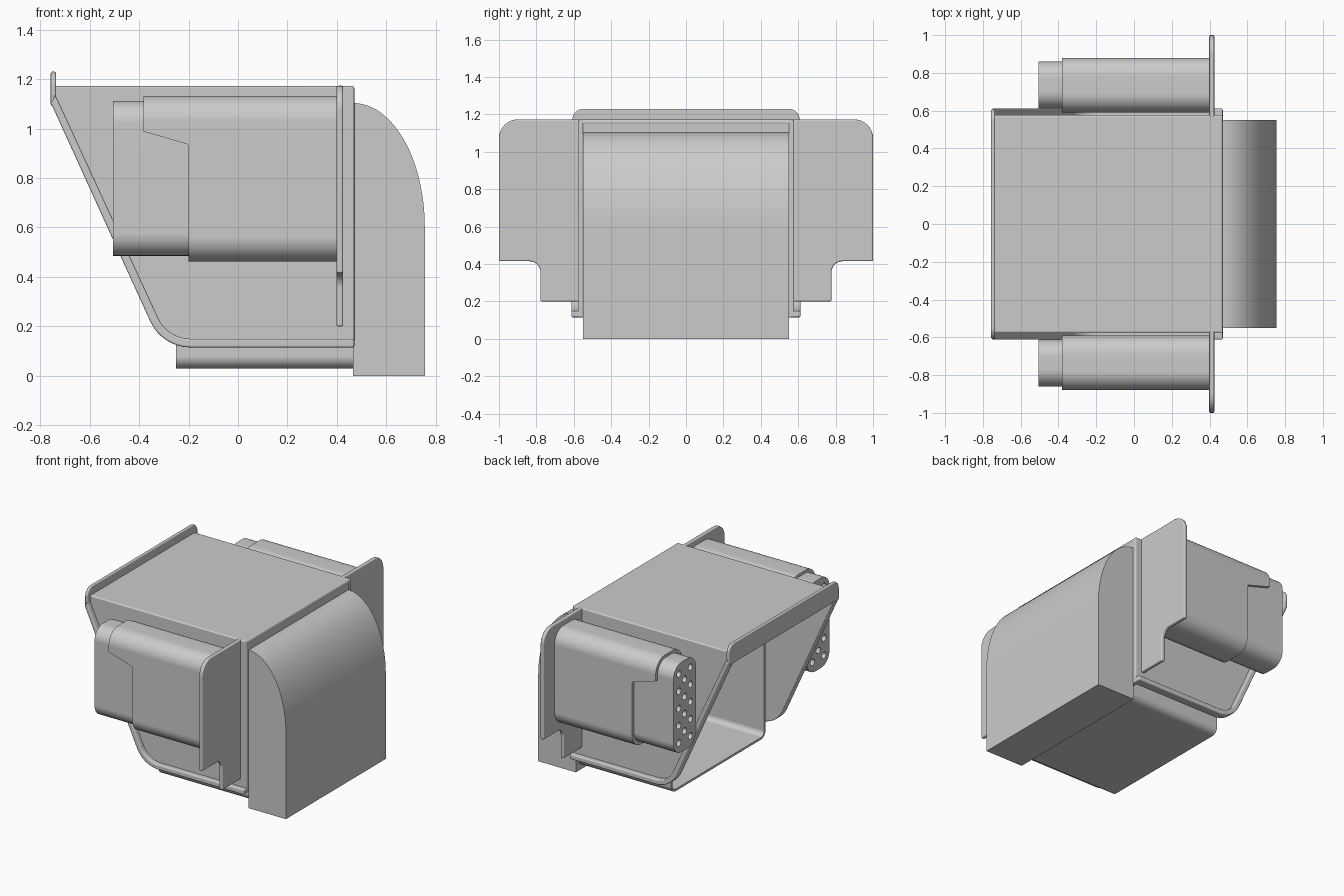
import bpy, bmesh, math
from mathutils import Vector

if "Cube" in bpy.data.objects:
    bpy.data.objects.remove(bpy.data.objects["Cube"])


def rounded(pts, steps=8):
    """Polygon from (u, v, radius) corners, each corner filleted by its radius."""
    out, n = [], len(pts)
    for i, (u, v, r) in enumerate(pts):
        p = Vector((u, v))
        if r == 0:
            out.append((u, v))
            continue
        a = (Vector(pts[i - 1][:2]) - p).normalized()
        b = (Vector(pts[(i + 1) % n][:2]) - p).normalized()
        half = a.angle(b) / 2
        c = p + (a + b).normalized() * (r / math.sin(half))
        s = p + a * (r / math.tan(half)) - c
        e = p + b * (r / math.tan(half)) - c
        sweep = s.angle_signed(e)
        for k in range(steps + 1):
            t = -sweep * k / steps
            out.append((c.x + s.x * math.cos(t) - s.y * math.sin(t),
                        c.y + s.x * math.sin(t) + s.y * math.cos(t)))
    return out


def prism(name, pts, axis, lo, hi):
    """Extrude a profile: axis 'y' takes (x, z) points, axis 'x' takes (y, z)."""
    bm = bmesh.new()
    at = (lambda p, t: (p[0], t, p[1])) if axis == 'y' else (lambda p, t: (t, p[0], p[1]))
    face = bm.faces.new([bm.verts.new(at(p, lo)) for p in pts])
    ext = bmesh.ops.extrude_face_region(bm, geom=[face])
    shift = Vector(at((0, 0), hi - lo))
    bmesh.ops.translate(bm, vec=shift, verts=[v for v in ext['geom'] if isinstance(v, bmesh.types.BMVert)])
    bmesh.ops.recalc_face_normals(bm, faces=bm.faces)
    mesh = bpy.data.meshes.new(name)
    bm.to_mesh(mesh)
    bm.free()
    ob = bpy.data.objects.new(name, mesh)
    bpy.context.collection.objects.link(ob)
    return ob


def finish(ob, bevel=0.0, mirror=False, cutter=None):
    if cutter:
        m = ob.modifiers.new("cut", 'BOOLEAN')
        m.operation, m.object, m.solver = 'DIFFERENCE', cutter, 'EXACT'
    if bevel:
        m = ob.modifiers.new("bevel", 'BEVEL')
        m.width, m.segments, m.limit_method, m.angle_limit = bevel, 3, 'ANGLE', math.radians(40)
    if mirror:
        m = ob.modifiers.new("mirror", 'MIRROR')
        m.use_axis = (False, True, False)
        m.use_mirror_merge = False
    bpy.ops.object.select_all(action='DESELECT')
    ob.select_set(True)
    bpy.context.view_layer.objects.active = ob
    bpy.ops.object.convert(target='MESH')
    bpy.ops.object.shade_smooth_by_angle(angle=math.radians(40))
    ob.modifiers.new("normals", 'WEIGHTED_NORMAL').keep_sharp = True
    if cutter:
        bpy.data.objects.remove(cutter)


def box_pts(a, b, c, d, r=0.0):
    return rounded([(a, c, r), (b, c, r), (b, d, r), (a, d, r)])


# Side panels with a slanted front edge
outline = rounded([(-0.755, 1.1, 0), (-0.307, 0.115, 0.18), (0.47, 0.115, 0)])
panel = prism("side_panel", outline + [(0.47, 1.17), (-0.74, 1.17)], 'y', 0.55, 0.578)
finish(panel, 0.006, True)

# Raised rim along the slanted and bottom edges of each side panel
inner = []
for i, p in enumerate(outline):
    a, b = outline[max(i - 1, 0)], outline[min(i + 1, len(outline) - 1)]
    d = (Vector(b) - Vector(a)).normalized()
    inner.append((p[0] - d.y * 0.035, p[1] + d.x * 0.035))
inner[0] = (-0.74, 1.14)
rim = prism("panel_rim", outline + inner[::-1], 'y', 0.555, 0.612)
finish(rim, 0.008, True)

# Roof, back wall and front lip
finish(prism("roof", box_pts(-0.745, 0.47, 1.145, 1.172), 'y', -0.578, 0.578), 0.012)
finish(prism("back_wall", box_pts(-0.56, 0.56, 0.115, 1.16), 'x', 0.445, 0.468))
lip = rounded([(-0.608, 1.09, 0), (0.608, 1.09, 0), (0.608, 1.23, 0.06), (-0.608, 1.23, 0.06)])
finish(prism("front_lip", lip, 'x', -0.757, -0.735), 0.008)

# Inner tray: U-shaped channel, rounded underneath, open at the front
tray = rounded([(-0.52, 1.15, 0), (-0.52, 0.03, 0.05), (0.52, 0.03, 0.05), (0.52, 1.15, 0),
                (0.505, 1.15, 0), (0.505, 0.045, 0.035), (-0.505, 0.045, 0.035), (-0.505, 1.15, 0)])
finish(prism("inner_tray", tray, 'x', -0.25, 0.465))

# Rear block with a curved shoulder
arc = [(0.465 + 0.29 * math.sin(k * math.pi / 48), 0.6 + 0.503 * math.cos(k * math.pi / 48))
       for k in range(25)]
finish(prism("rear_block", [(0.465, 0)] + arc + [(0.755, 0)], 'y', -0.55, 0.55))

# Mounting plates
plate = rounded([(0.565, 0.2, 0), (0.778, 0.2, 0), (0.778, 0.415, 0.06), (1.0, 0.415, 0),
                 (1.0, 1.173, 0.1), (0.565, 1.173, 0)])
plate_ob = prism("mounting_plate", plate, 'x', 0.398, 0.425)
finish(plate_ob, 0.008, True)

# Pod sleeves with a stepped front edge
sleeve = prism("pod_sleeve", box_pts(0.59, 0.88, 0.462, 1.132, 0.1), 'x', -0.382, 0.405)
step = rounded([(-0.5, 0.3, 0), (-0.2, 0.3, 0), (-0.2, 0.935, 0.012), (-0.382, 0.988, 0), (-0.5, 0.988, 0)])
step_cutter = prism("step_cutter", step, 'y', 0.5, 1.0)
step_cutter.hide_render = True
finish(sleeve, 0, True, step_cutter)

# Pod cores with staggered holes in the end face
core = prism("pod_core", box_pts(0.612, 0.86, 0.485, 1.112, 0.09), 'x', -0.505, -0.15)
bm = bmesh.new()
for y, count, z0 in ((0.672, 5, 0.56), (0.736, 4, 0.62), (0.8, 5, 0.56)):
    for k in range(count):
        hole = bmesh.ops.create_cone(bm, cap_ends=True, segments=16, radius1=0.023, radius2=0.023, depth=0.12)
        for v in hole['verts']:
            v.co = Vector((v.co.z - 0.505, v.co.x + y, v.co.y + z0 + 0.12 * k))
bmesh.ops.recalc_face_normals(bm, faces=bm.faces)
mesh = bpy.data.meshes.new("hole_cutter")
bm.to_mesh(mesh)
bm.free()
holes = bpy.data.objects.new("hole_cutter", mesh)
bpy.context.collection.objects.link(holes)
holes.hide_render = True
finish(core, 0, True, holes)
